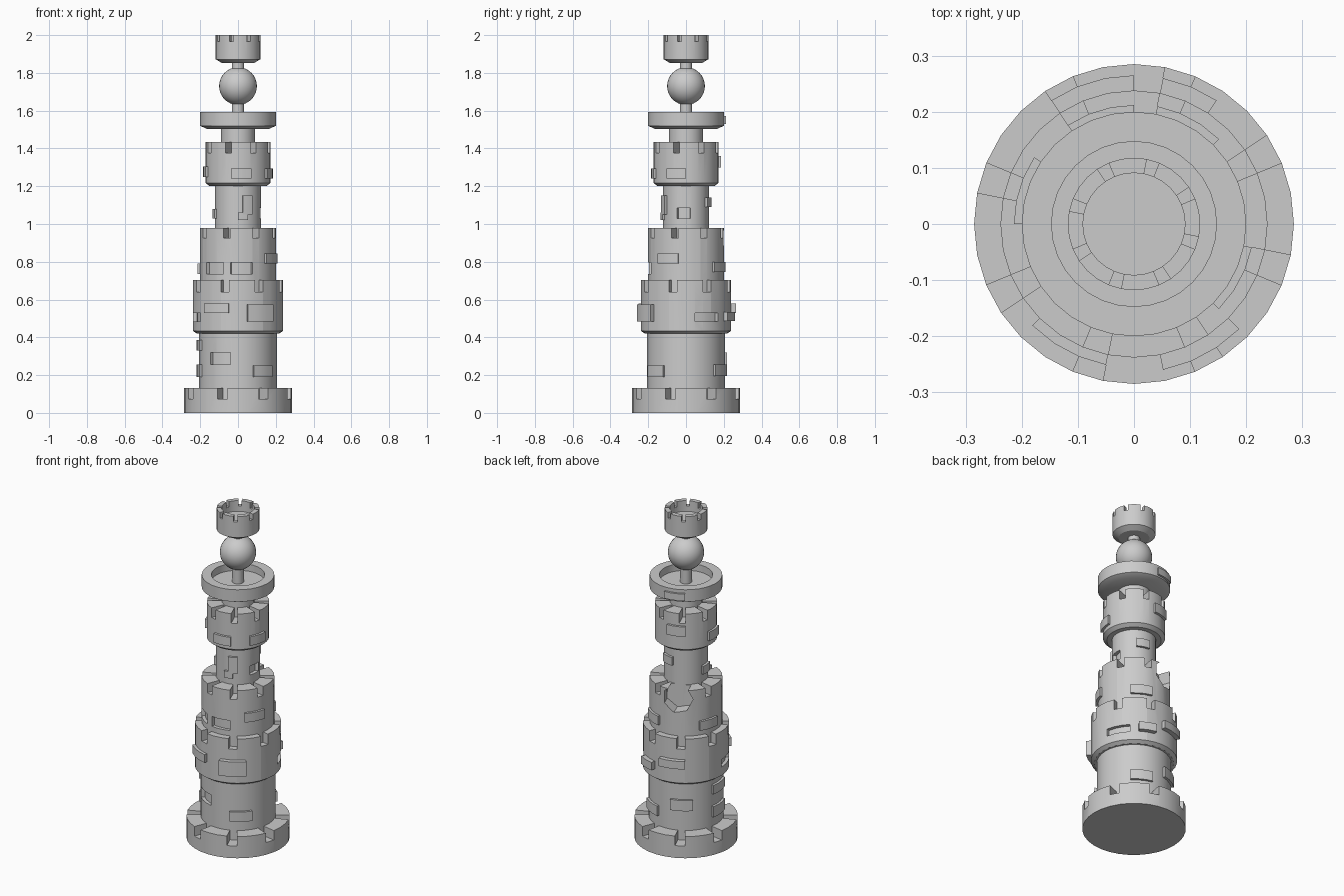
import bpy, bmesh
from math import cos, sin, radians
from mathutils import Matrix

if "Cube" in bpy.data.objects:
    bpy.data.objects.remove(bpy.data.objects["Cube"])

N = 32
STEP = radians(360 / N)


def finish(bm, name):
    bmesh.ops.recalc_face_normals(bm, faces=bm.faces)
    me = bpy.data.meshes.new(name)
    bm.to_mesh(me)
    bm.free()
    ob = bpy.data.objects.new(name, me)
    bpy.context.collection.objects.link(ob)
    return ob


def lathe(name, profile):
    """Closed solid turned around z; profile runs bottom axis -> top axis."""
    bm = bmesh.new()
    rings = [[bm.verts.new((r * cos(i * STEP), r * sin(i * STEP), z)) for i in range(N)]
             for r, z in profile]
    for a, b in zip(rings, rings[1:]):
        for i in range(N):
            j = (i + 1) % N
            bm.faces.new((a[i], a[j], b[j], b[i]))
    bm.faces.new(rings[0])
    bm.faces.new(rings[-1])
    return finish(bm, name)


def arc_block(bm, r0, r1, i0, i1, z0, z1):
    """Curved block spanning wall segments i0..i1."""
    rows = []
    for i in range(i0, i1 + 1):
        c, s = cos(i * STEP), sin(i * STEP)
        rows.append([bm.verts.new((r * c, r * s, z))
                     for r, z in ((r0, z0), (r1, z0), (r1, z1), (r0, z1))])
    for a, b in zip(rows, rows[1:]):
        for k in range(4):
            m = (k + 1) % 4
            bm.faces.new((a[k], a[m], b[m], b[k]))
    bm.faces.new(rows[0])
    bm.faces.new(rows[-1])


def cut(ob, cutter):
    mod = ob.modifiers.new("cut", 'BOOLEAN')
    mod.operation = 'DIFFERENCE'
    mod.solver = 'EXACT'
    mod.object = cutter
    cutter.hide_render = True
    bpy.context.view_layer.objects.active = ob
    bpy.ops.object.modifier_apply(modifier=mod.name)
    bpy.data.objects.remove(cutter, do_unlink=True)


def notch(ob, r_in, r_out, floor, top):
    """Eight one-segment gaps between battlements."""
    bm = bmesh.new()
    for k in range(8):
        arc_block(bm, r_in, r_out + .02, 2 + 4 * k, 3 + 4 * k, floor, top + .03)
    cut(ob, finish(bm, "notch_cutter"))


def recess(ob, r, spots):
    bm = bmesh.new()
    for s in spots:
        arc_block(bm, r - .02, r + .03, *s)
    cut(ob, finish(bm, "recess_cutter"))


def bricks(name, r, spots, out=.014):
    bm = bmesh.new()
    for s in spots:
        arc_block(bm, r - .02, r + out, *s)
    finish(bm, name)


# Base with battlements
base = lathe("base", [(.285, 0), (.285, .132)])
notch(base, .195, .285, .074, .132)

# Lower shaft
lower = lathe("lower_shaft", [(.206, .05), (.206, .44)])
recess(lower, .206, [(-12, -9, .255, .32)])
bricks("lower_shaft_bricks", .206, [(-6, -3, .19, .25), (4, 7, .195, .255), (9, 12, .255, .32),
                                    (15, 18, .33, .385), (15, 18, .19, .255)])

# Wide middle tier
wide = lathe("wide_tier", [(.218, .42), (.238, .434), (.238, .703)])
notch(wide, .19, .238, .64, .703)
recess(wide, .238, [(1, 4, .485, .53), (16, 19, .485, .53)])
bricks("wide_tier_bricks", .238, [(-12, -9, .53, .58)], .018)
bricks("wide_tier_large_bricks", .238, [(-7, -4, .485, .575), (5, 7, .487, .535),
                                        (8, 11, .53, .578)], .027)

# Upper tier with a broken battlement at the back
upper = lathe("upper_tier", [(.2, .6), (.2, .98)])
notch(upper, .115, .2, .925, .98)
recess(upper, .2, [(-13, -10, .735, .795), (-9, -6, .735, .795)])
bm = bmesh.new()
ang = radians(111)
bmesh.ops.create_cone(bm, cap_ends=True, segments=7, radius1=.085, radius2=.085, depth=.16,
                      matrix=Matrix.Translation((.2 * cos(ang), .2 * sin(ang), .925))
                      @ Matrix.Rotation(ang, 4, 'Z') @ Matrix.Rotation(radians(90), 4, 'Y'))
cut(upper, finish(bm, "break_cutter"))
bricks("upper_tier_bricks", .2, [(-4, -1, .79, .845), (13, 16, .735, .79), (4, 7, .745, .80)])

# Slim shaft
slim = lathe("slim_shaft", [(.122, .8), (.122, 1.23)])
recess(slim, .122, [(-2, 1, 1.03, 1.085)])
bricks("slim_shaft_bricks", .122, [(15, 18, 1.03, 1.08), (5, 8, 1.09, 1.14),
                                   (-7, -5, 1.05, 1.15), (-8, -6, 1.02, 1.06)])

# Top tier
top = lathe("top_tier", [(.15, 1.2), (.172, 1.217), (.172, 1.433)])
notch(top, .08, .172, 1.375, 1.433)
bricks("top_tier_bricks", .172, [(-9, -6, 1.24, 1.295), (-3, 0, 1.24, 1.295),
                                 (8, 11, 1.30, 1.36), (15, 18, 1.25, 1.305)])

# Neck, dish, stem and ball
lathe("neck", [(.09, 1.3), (.09, 1.515)])
lathe("dish", [(.165, 1.503), (.2, 1.52), (.2, 1.593), (.147, 1.593), (.147, 1.55)])
bricks("dish_brick", .2, [(8, 11, 1.53, 1.572)], .012)
lathe("stem", [(.032, 1.54), (.032, 1.87)])
bpy.ops.mesh.primitive_uv_sphere_add(segments=32, ring_count=16, radius=.1, location=(0, 0, 1.73))
bpy.context.object.name = "ball"

# Hollow crown battlement
crown = lathe("crown", [(.085, 1.852), (.118, 1.872), (.118, 2), (.091, 2), (.091, 1.935)])
notch(crown, .07, .118, 1.967, 2)

# Smooth shading with sharp edges kept
bpy.ops.object.select_all(action='SELECT')
bpy.context.view_layer.objects.active = base
bpy.ops.object.shade_smooth_by_angle(angle=radians(30))
